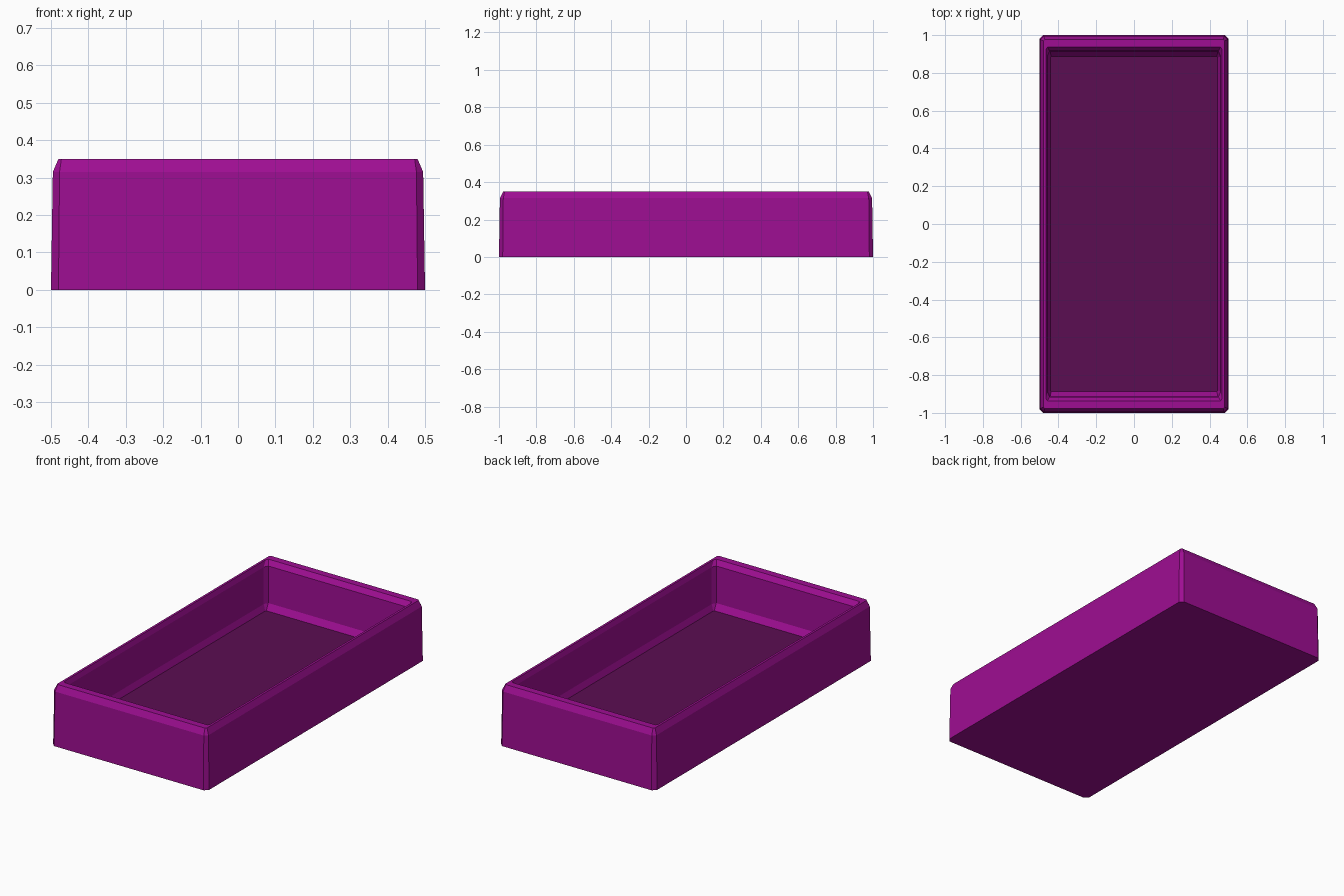
import bpy, bmesh

if "Cube" in bpy.data.objects:
    bpy.data.objects.remove(bpy.data.objects["Cube"])


def material(name, colour):
    m = bpy.data.materials.new(name)
    m.diffuse_color = colour
    m.use_nodes = True
    m.node_tree.nodes["Principled BSDF"].inputs["Base Color"].default_value = m.diffuse_color
    return m


def ring(bm, hx, hy, z, cx, cy):
    """Rectangle with cut corners, as eight vertices."""
    pts = [(hx, -hy + cy), (hx, hy - cy), (hx - cx, hy), (-hx + cx, hy),
           (-hx, hy - cy), (-hx, -hy + cy), (-hx + cx, -hy), (hx - cx, -hy)]
    return [bm.verts.new((x, y, z)) for x, y in pts]


# Wall section from the outer base, over the rim, down to the floor:
# half width, half length, height, corner cut in x and y
section = [
    (0.500, 1.000, 0.000, 0.020, 0.020),
    (0.495, 0.995, 0.315, 0.018, 0.018),
    (0.480, 0.977, 0.350, 0.008, 0.008),
    (0.467, 0.936, 0.350, 0.008, 0.015),
    (0.458, 0.915, 0.322, 0.012, 0.025),
    (0.455, 0.910, 0.110, 0.012, 0.025),
    (0.442, 0.887, 0.075, 0.003, 0.006),
]

bm = bmesh.new()
rings = [ring(bm, *s) for s in section]
for a, b in zip(rings, rings[1:]):
    for i in range(8):
        j = (i + 1) % 8
        bm.faces.new((a[i], a[j], b[j], b[i]))

# Underside and inner floor
bm.faces.new(rings[0][::-1])
floor = bm.faces.new(rings[-1])
floor.material_index = 1
bmesh.ops.recalc_face_normals(bm, faces=bm.faces)

mesh = bpy.data.meshes.new("tray")
bm.to_mesh(mesh)
bm.free()
mesh.materials.append(material("purple", (0.343, 0.0043, 0.289, 1)))
mesh.materials.append(material("dark_purple", (0.105, 0.004, 0.084, 1)))
tray = bpy.data.objects.new("tray", mesh)
bpy.context.collection.objects.link(tray)
